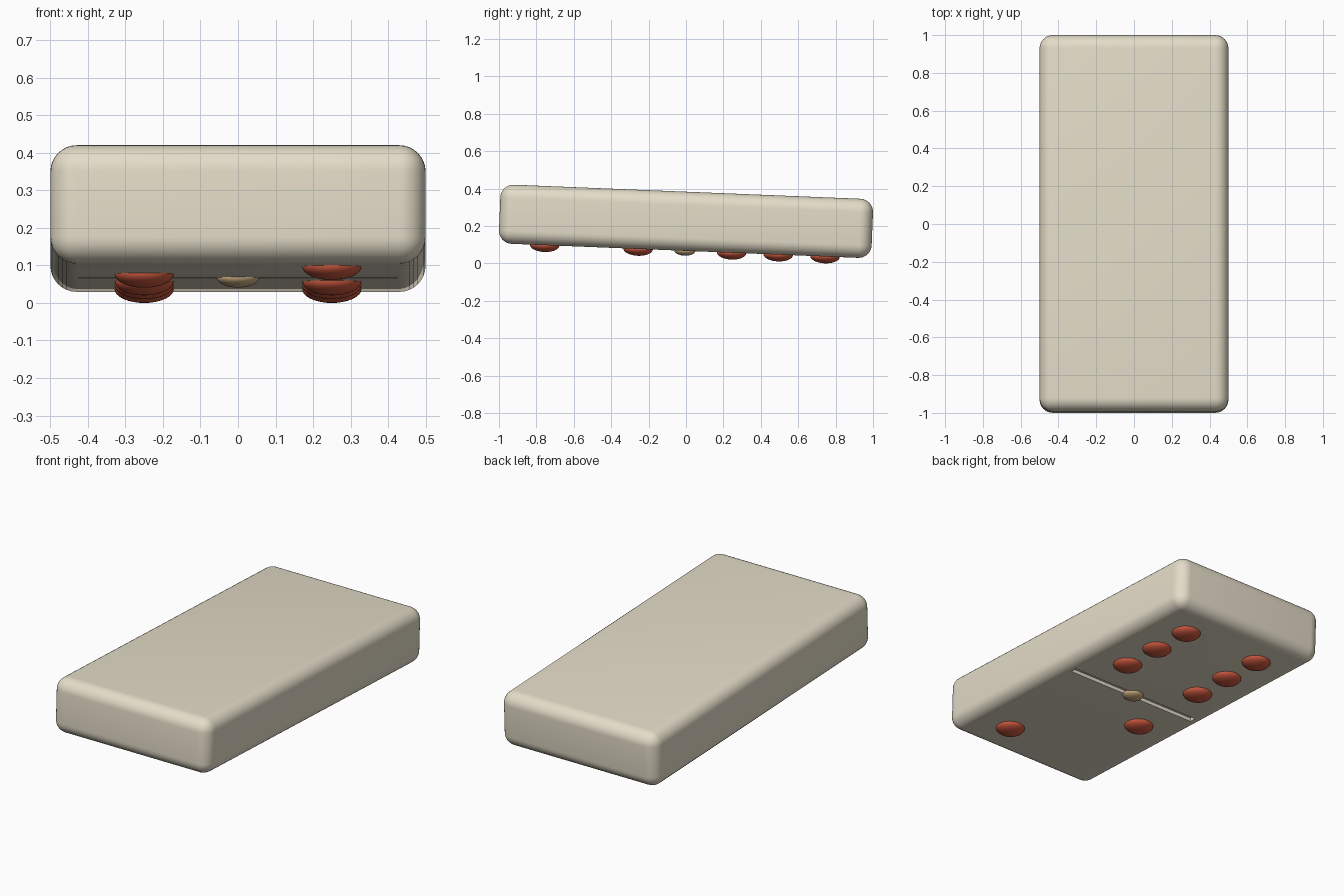
import bpy
import math
from mathutils import Matrix

if "Cube" in bpy.data.objects:
    bpy.data.objects.remove(bpy.data.objects["Cube"])

L, W, T = 1.994, 1.0, 0.316          # domino length, width, thickness
TILT = Matrix.Translation((0, 0, 0.225)) @ Matrix.Rotation(-math.radians(2.32), 4, 'X')


def material(name, rgb):
    m = bpy.data.materials.new(name)
    m.diffuse_color = (*rgb, 1)
    m.use_nodes = True
    m.node_tree.nodes["Principled BSDF"].inputs["Base Color"].default_value = m.diffuse_color
    return m


ivory = material("ivory", (0.78, 0.72, 0.58))
red = material("red_enamel", (0.60, 0.10, 0.05))
brass = material("brass", (0.60, 0.42, 0.22))


def box(name, size, loc=(0, 0, 0)):
    bpy.ops.mesh.primitive_cube_add(size=1, location=loc)
    ob = bpy.context.object
    ob.name = name
    ob.scale = size
    bpy.ops.object.transform_apply(location=False, rotation=False, scale=True)
    return ob


def dome(name, x, y, radius, height, mat):
    """Flattened ball set halfway into the underside."""
    bpy.ops.mesh.primitive_uv_sphere_add(segments=32, ring_count=16, radius=1)
    ob = bpy.context.object
    ob.name = name
    ob.data.transform(Matrix.Diagonal((radius, radius, height, 1)))
    ob.data.materials.append(mat)
    bpy.ops.object.shade_smooth()
    ob.matrix_world = TILT @ Matrix.Translation((x, y, -T / 2))


# Rounded tile with the dividing groove cut into its underside
groove = box("groove_cutter", (0.85, 0.04, 0.04), (0, 0, -T / 2))
groove.hide_render = True
tile = box("tile", (W, L, T))
tile.data.materials.append(ivory)
bev = tile.modifiers.new("round", 'BEVEL')
bev.width = 0.07
bev.segments = 8
cut = tile.modifiers.new("groove", 'BOOLEAN')
cut.operation = 'DIFFERENCE'
cut.solver = 'EXACT'
cut.object = groove
for m in ("round", "groove"):
    bpy.ops.object.modifier_apply(modifier=m)
bpy.ops.object.shade_smooth_by_angle(angle=math.radians(35))
bpy.data.objects.remove(groove)
tile.matrix_world = TILT

# Pips: six on the back half, two on the front half
pips = [(x, y) for x in (-0.25, 0.25) for y in (0.25, 0.5, 0.75)]
pips += [(-0.25, -0.25), (0.25, -0.75)]
for i, (x, y) in enumerate(pips):
    dome(f"pip_{i + 1}", x, y, 0.079, 0.0366, red)

# Centre pin
dome("centre_pin", 0, 0, 0.056, 0.026, brass)
